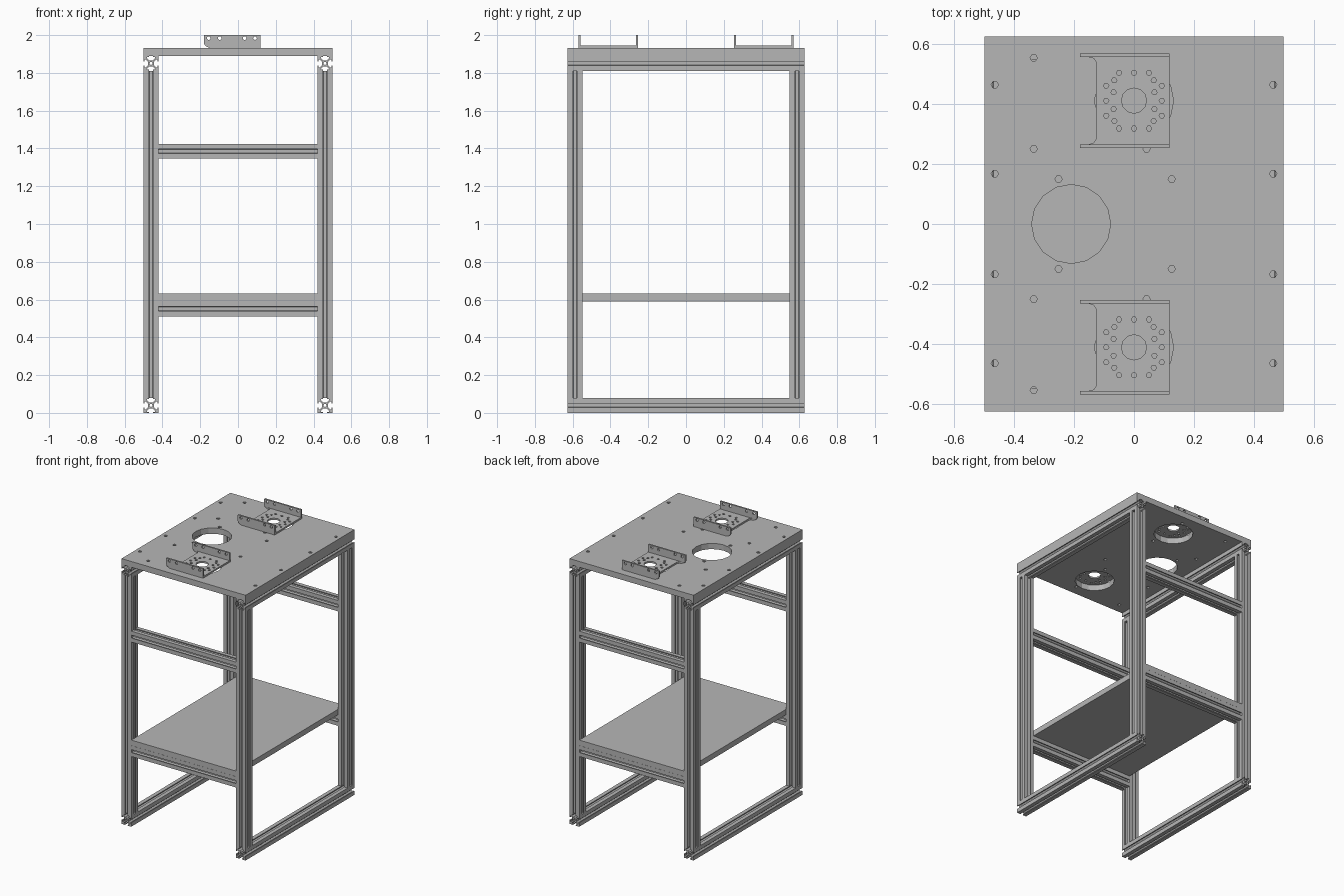
import bpy, math
from mathutils import Matrix, Vector

cube = bpy.data.objects.get("Cube")
if cube:
    bpy.data.objects.remove(cube, do_unlink=True)

grey = bpy.data.materials.new("aluminium_grey")
grey.use_nodes = True
GREY = (0.47, 0.47, 0.47, 1.0)
grey.diffuse_color = GREY
bsdf = next(n for n in grey.node_tree.nodes if n.type == 'BSDF_PRINCIPLED')
bsdf.inputs["Base Color"].default_value = GREY


def circle(x, y, r, n):
    return [(x + r * math.cos(math.tau * i / n), y + r * math.sin(math.tau * i / n))
            for i in range(n)]


def rect(hx, hy):
    return [(-hx, -hy), (hx, -hy), (hx, hy), (-hx, hy)]


def solid(name, loops, depth, centre, rot=Matrix()):
    """Extrude an outline (first loop) with holes (other loops) into a mesh."""
    curve = bpy.data.curves.new(name, 'CURVE')
    curve.dimensions = '2D'
    curve.fill_mode = 'BOTH'
    curve.extrude = depth / 2
    for loop in loops:
        s = curve.splines.new('POLY')
        s.points.add(len(loop) - 1)
        for p, (x, y) in zip(s.points, loop):
            p.co = (x, y, 0, 1)
        s.use_cyclic_u = True
        s.use_smooth = False
    temp = bpy.data.objects.new(name + "_curve", curve)
    bpy.context.scene.collection.objects.link(temp)
    deps = bpy.context.evaluated_depsgraph_get()
    mesh = bpy.data.meshes.new_from_object(temp.evaluated_get(deps))
    bpy.data.objects.remove(temp, do_unlink=True)
    mesh.name = name
    mesh.materials.clear()
    mesh.materials.append(grey)
    mesh.shade_flat()
    obj = bpy.data.objects.new(name, mesh)
    obj.matrix_world = Matrix.Translation(Vector(centre)) @ rot
    bpy.context.scene.collection.objects.link(obj)
    return obj


ALONG_X = Matrix.Rotation(math.pi / 2, 4, 'Y')
ALONG_Y = Matrix.Rotation(math.pi / 2, 4, 'X')

# Slotted extrusion section: one side, repeated four times
H = 0.0395
side = [(H, -H), (H, -0.011), (H - 0.006, -0.011), (H - 0.006, -0.021),
        (H - 0.012, -0.021), (0.016, -0.009), (0.016, 0.009), (H - 0.012, 0.021),
        (H - 0.006, 0.021), (H - 0.006, 0.011), (H, 0.011)]
section = []
for k in range(4):
    c, s = (1, 0, -1, 0)[k], (0, 1, 0, -1)[k]
    section += [(c * x - s * y, s * x + c * y) for x, y in side]
bar = [section, circle(0, 0, 0.008, 8)]

X, Y = 0.5 - H, 0.627 - H
TOP = 1.89
for sx, xn in ((-1, "right"), (1, "left")):
    # Long rails at the floor and under the top
    solid(f"bottom_rail_{xn}", bar, 1.254, (sx * X, 0, H), ALONG_Y)
    solid(f"top_rail_{xn}", bar, 1.254, (sx * X, 0, TOP - H), ALONG_Y)
    for sy, yn in ((-1, "front"), (1, "back")):
        solid(f"post_{yn}_{xn}", bar, TOP - 4 * H, (sx * X, sy * Y, TOP / 2))

# Cross rails on the front and back
for sy, yn in ((-1, "front"), (1, "back")):
    for z, zn in ((0.551, "lower"), (1.385, "upper")):
        solid(f"{zn}_cross_rail_{yn}", bar, 2 * (0.5 - 2 * H), (0, sy * Y, z), ALONG_X)

# Shelf
solid("shelf", [rect(0.421, 0.627)], 0.04, (0, 0, 0.611))

# Table top with one large opening, two bracket openings and bolt holes
BY = 0.412
holes = [circle(-0.21, 0, 0.132, 16)]
for sy in (-1, 1):
    holes.append(circle(0, sy * BY, 0.132, 16))
    for x, y in ((-0.465, 0.465), (-0.465, 0.168), (0.465, 0.465), (0.465, 0.168),
                 (-0.335, 0.555), (-0.335, 0.251), (-0.252, 0.15), (0.126, 0.15),
                 (0.042, 0.251), (0.042, 0.555)):
        holes.append(circle(x, sy * y, 0.012, 6))
solid("table_top", [rect(0.5, 0.627)] + holes, 0.042, (0, 0, TOP + 0.021))

# U-shaped brackets: drilled base between two drilled flanges
Z0, T, HALF = 1.932, 0.012, 0.157
base = [(0.118, -HALF), (0.118, HALF), (-0.15, HALF), (-0.15, HALF - T),
        (-0.135, HALF - 0.016), (-0.127, HALF - 0.028),
        (-0.127, -HALF + 0.028), (-0.135, -HALF + 0.016), (-0.15, -HALF + T), (-0.15, -HALF)]
pattern = {(sx * x, sy * y) for sx in (-1, 1) for sy in (-1, 1)
           for x, y in ((0, 0.093), (0.05, 0.093), (0.093, 0.05), (0.093, 0),
                        (0.068, 0.028), (0.066, 0.068))}
base_loops = [base, circle(0, 0, 0.042, 12)]
base_loops += [circle(x, y, 0.009, 6) for x, y in sorted(pattern)]
flange = [(-0.15, 0), (0.118, 0), (0.118, 0.068), (-0.18, 0.068), (-0.18, 0.022),
          (-0.172, 0.01)]
flange_loops = [flange] + [circle(x, 0.052, 0.01, 8) for x in (-0.155, -0.097, 0.035, 0.09)]
for sy, yn in ((-1, "front"), (1, "back")):
    solid(f"bracket_base_{yn}", base_loops, T, (0, sy * BY, Z0 + T / 2))
    for side_y, n in ((-1, "a"), (1, "b")):
        y = sy * BY + side_y * (HALF - T / 2 + 0.001)
        solid(f"bracket_flange_{yn}_{n}", flange_loops, T, (0, y, Z0), ALONG_Y)
